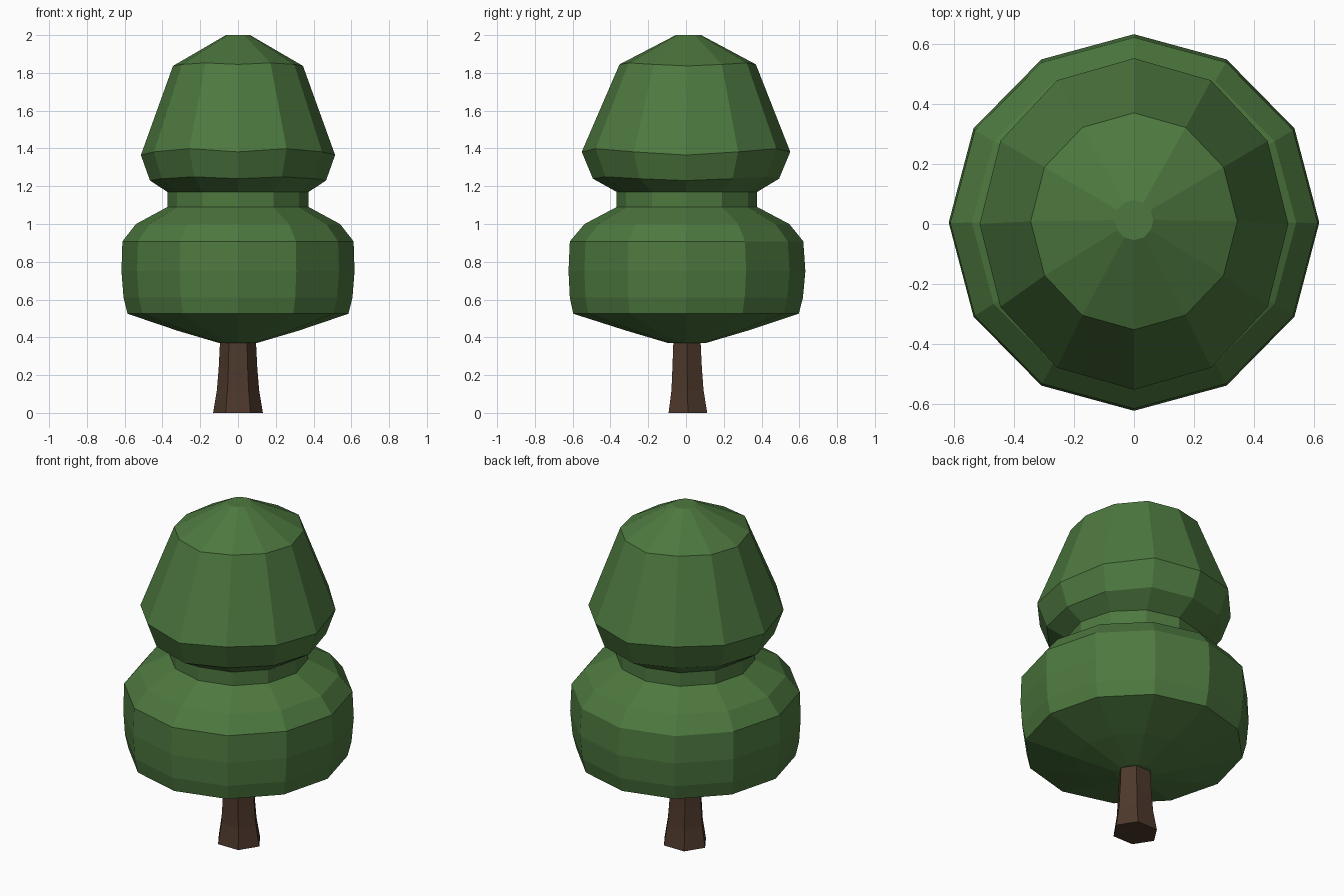
import bpy, bmesh
from math import cos, sin, pi

if "Cube" in bpy.data.objects:
    bpy.data.objects.remove(bpy.data.objects["Cube"])


def material(name, color):
    m = bpy.data.materials.new(name)
    m.diffuse_color = (*color, 1)
    m.use_nodes = True
    m.node_tree.nodes["Principled BSDF"].inputs["Base Color"].default_value = m.diffuse_color
    return m


def lathe(name, rings, sides, mat):
    """Skin rings of (radius x, radius y, z, centre y, wobble) into a closed faceted solid."""
    bm = bmesh.new()
    loops = []
    for rx, ry, z, cy, wobble in rings:
        loop = []
        for i in range(sides):
            a = 2 * pi * i / sides
            dz = wobble * (-1, 0, 1, 0, 1, 0)[i % 6]
            loop.append(bm.verts.new((rx * cos(a), cy + ry * sin(a), z + dz)))
        loops.append(loop)
    for lo, hi in zip(loops, loops[1:]):
        for i in range(sides):
            j = (i + 1) % sides
            bm.faces.new((lo[i], lo[j], hi[j], hi[i]))
    bm.faces.new(loops[0][::-1])
    bm.faces.new(loops[-1])
    bmesh.ops.recalc_face_normals(bm, faces=bm.faces)
    me = bpy.data.meshes.new(name)
    bm.to_mesh(me)
    bm.free()
    me.materials.append(mat)
    ob = bpy.data.objects.new(name, me)
    bpy.context.collection.objects.link(ob)
    return ob


green = material("leaf_green", (0.075, 0.19, 0.05))
brown = material("bark_brown", (0.075, 0.04, 0.025))

# Flared six-sided trunk
lathe("trunk", [
    (0.132, 0.118, 0.0, 0.01, 0),
    (0.112, 0.098, 0.12, 0.008, 0),
    (0.102, 0.09, 0.24, 0.006, 0),
    (0.094, 0.082, 0.40, 0.005, 0),
], 6, brown)

# Two-tier foliage with a pinched neck, twelve-sided
lathe("foliage", [
    (0.10, 0.10, 0.37, 0.005, 0),
    (0.32, 0.32, 0.435, 0.005, 0),
    (0.585, 0.597, 0.525, 0.0, 0),
    (0.606, 0.617, 0.61, 0.002, 0),
    (0.617, 0.627, 0.75, 0.005, 0),
    (0.612, 0.618, 0.908, 0.003, 0),
    (0.54, 0.542, 1.00, 0.005, 0),
    (0.374, 0.372, 1.09, 0.005, 0),
    (0.374, 0.372, 1.17, 0.005, 0),
    (0.466, 0.493, 1.24, 0.0, 0.01),
    (0.514, 0.552, 1.382, 0.0, 0.017),
    (0.344, 0.361, 1.845, 0.009, 0.008),
    (0.064, 0.067, 2.0, 0.013, 0),
], 12, green)
